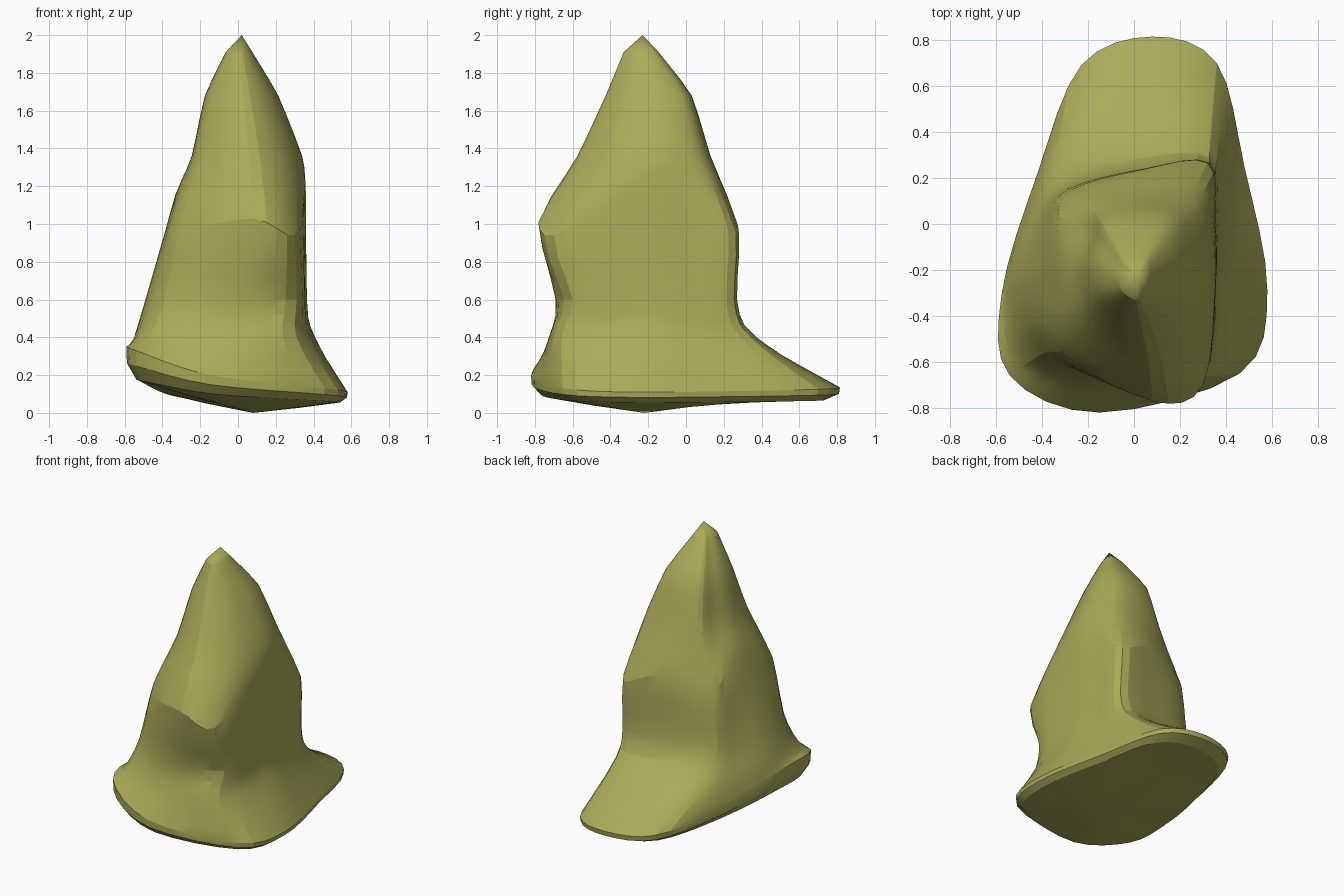
import bpy, bmesh
from mathutils import Vector

if "Cube" in bpy.data.objects:
    bpy.data.objects.remove(bpy.data.objects["Cube"])

mat = bpy.data.materials.new("olive felt")
mat.diffuse_color = (0.40, 0.405, 0.10, 1)
mat.use_nodes = True
mat.node_tree.nodes["Principled BSDF"].inputs["Base Color"].default_value = mat.diffuse_color

# Ten anchors per ring: right, right-mid, back-right, back, back-left,
# left-mid, left, front-left, front, front-right
rim = [Vector(p) for p in (
    (.58, -.29, .11), (.48, .25, .115), (.36, .70, .125), (.08, .815, .135), (-.23, .69, .14),
    (-.42, .22, .20), (-.575, -.30, .34), (-.54, -.66, .33), (-.15, -.82, .20), (.46, -.65, .13))]


def level(z, pts):
    return [Vector((x, y, z)) for x, y in pts]


flare = level(.40, ((.405, -.25), (.38, .05), (.33, .34), (.05, .36), (-.29, .28),
                    (-.46, .02), (-.55, -.30), (-.47, -.61), (-.05, -.72), (.31, -.66)))
waist = level(.60, ((.36, -.25), (.36, .02), (.33, .255), (.05, .24), (-.30, .16),
                    (-.41, .0), (-.49, -.27), (-.39, -.56), (0, -.69), (.31, -.60)))
# Bulge sags at the corners and arches over the sides
bulge = [Vector(p) for p in (
    (.355, -.25, 1.18), (.35, .02, 1.12), (.32, .265, .95), (.05, .24, 1.05), (-.27, .15, .92),
    (-.33, .02, 1.08), (-.33, -.25, 1.15), (-.31, -.55, .98), (.08, -.77, 1.03), (.30, -.70, .94))]
crown = level(1.36, ((.335, -.20), (.32, -.02), (.24, .10), (.05, .13), (-.15, .08),
                     (-.20, -.05), (-.245, -.22), (-.19, -.43), (.06, -.575), (.25, -.44)))


def fit(z, x0, x1, y0, y1):
    """Crown outline squeezed into a box at height z."""
    xs, ys = [p.x for p in crown], [p.y for p in crown]
    return [Vector((x0 + (p.x - min(xs)) / (max(xs) - min(xs)) * (x1 - x0),
                    y0 + (p.y - min(ys)) / (max(ys) - min(ys)) * (y1 - y0), z)) for p in crown]


def catmull(a, b, c, d, t):
    return 0.5 * (2 * b + (c - a) * t + (2 * a - 5 * b + 4 * c - d) * t * t
                  + (3 * b - a - 3 * c + d) * t ** 3)


def smooth_ring(pts, n=4):
    k = len(pts)
    return [catmull(pts[i - 1], pts[i], pts[(i + 1) % k], pts[(i + 2) % k], s / n)
            for i in range(k) for s in range(n)]


# Crown and brim, from rim to just under the tip
keys = [smooth_ring(r) for r in (
    rim, flare, waist, bulge, crown,
    fit(1.68, -.175, .21, -.425, .03), fit(1.91, -.065, .075, -.33, -.145))]
rings = []
for i in range(len(keys) - 1):
    four = [keys[max(0, min(len(keys) - 1, i + o))] for o in (-1, 0, 1, 2)]
    soft = 1 if i < 2 else 0.5      # crown is straighter between its bends
    for s in range(3):
        t = s / 3
        rings.append([q[1].lerp(q[2], t).lerp(catmull(*q, t), soft) for q in zip(*four)])
rings.append(keys[-1])

# Underside: lowest near the middle, hollowed toward the back
low = Vector((.08, -.22, 0))
under = []
for scale, drop, hollow in ((.5, .25, .13), (.92, .5, 0), (.995, .75, 0)):
    ring = []
    for p in keys[0]:
        x, y = low.x + (p.x - low.x) * scale, low.y + (p.y - low.y) * scale
        ring.append(Vector((x, y, p.z * drop + hollow * max(0, y))))
    under.append(ring)
rings = under + rings

bm = bmesh.new()
loops = [[bm.verts.new(p) for p in r] for r in rings]
n = len(loops[0])
for a, b in zip(loops, loops[1:]):
    for j in range(n):
        k = (j + 1) % n
        bm.faces.new((a[j], a[k], b[k], b[j]))
tip, base = bm.verts.new((.02, -.23, 2)), bm.verts.new(low)
for j in range(n):
    k = (j + 1) % n
    bm.faces.new((loops[-1][j], loops[-1][k], tip))
    bm.faces.new((loops[0][k], loops[0][j], base))
bmesh.ops.recalc_face_normals(bm, faces=bm.faces)

mesh = bpy.data.meshes.new("pointed_hat")
bm.to_mesh(mesh)
bm.free()
mesh.materials.append(mat)
hat = bpy.data.objects.new("pointed_hat", mesh)
bpy.context.collection.objects.link(hat)
bpy.context.view_layer.objects.active = hat
hat.select_set(True)
bpy.ops.object.shade_smooth_by_angle(angle=0.3)
